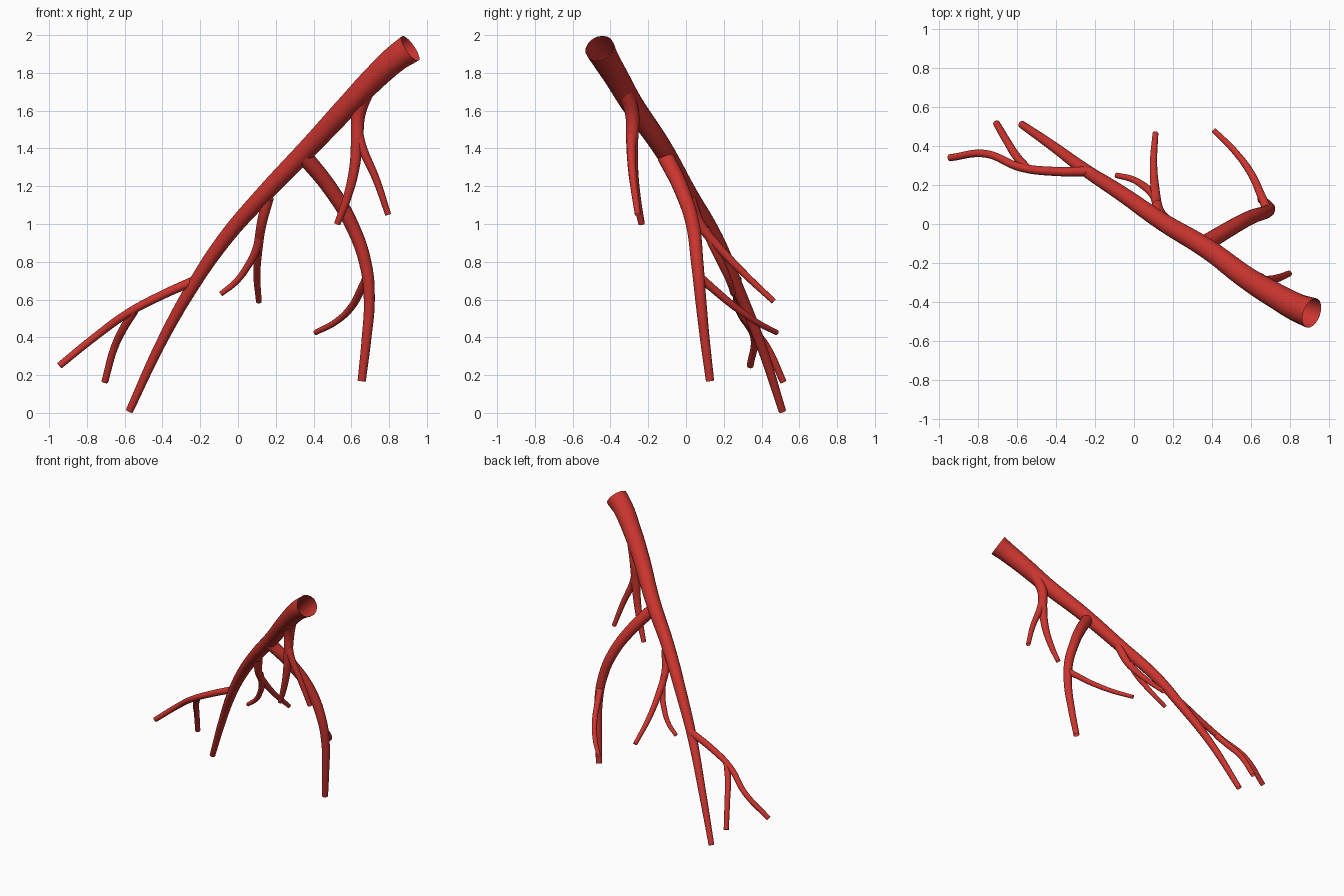
import bpy

cube = bpy.data.objects.get("Cube")
if cube:
    bpy.data.objects.remove(cube, do_unlink=True)

red = bpy.data.materials.new("vessel_red")
red.use_nodes = True
colour = (0.60, 0.035, 0.028, 1)
red.diffuse_color = colour
red.node_tree.nodes["Principled BSDF"].inputs["Base Color"].default_value = colour


def vessel(name, r0, r1, path, ease=1.0):
    """Open, tapering round tube along a smooth path."""
    curve = bpy.data.curves.new(name, 'CURVE')
    curve.dimensions = '3D'
    curve.bevel_depth = 1
    curve.bevel_resolution = 6
    curve.resolution_u = 10
    curve.use_fill_caps = False
    spline = curve.splines.new('BEZIER')
    spline.bezier_points.add(len(path) - 1)
    for i, (point, co) in enumerate(zip(spline.bezier_points, path)):
        point.co = co
        point.handle_left_type = point.handle_right_type = 'AUTO'
        point.radius = r0 + (r1 - r0) * (i / (len(path) - 1)) ** ease
    obj = bpy.data.objects.new(name, curve)
    bpy.context.collection.objects.link(obj)
    bpy.ops.object.select_all(action='DESELECT')
    obj.select_set(True)
    bpy.context.view_layer.objects.active = obj
    bpy.ops.object.convert(target='MESH')
    obj = bpy.context.object
    obj.data.materials.clear()
    obj.data.materials.append(red)
    bpy.ops.object.shade_smooth_by_angle()


# Main trunk
vessel("trunk", 0.079, 0.02, [
    (.912, -.457, 1.93), (.84, -.43, 1.88), (.73, -.37, 1.78), (.59, -.285, 1.635),
    (.38, -.13, 1.41), (.14, .015, 1.16), (-.07, .16, .92), (-.24, .27, .67),
    (-.41, .395, .365), (-.575, .51, .01)])

# Large left branch and its twig
vessel("large_branch", 0.044, 0.022, [
    (.35, -.11, 1.36), (.49, -.025, 1.185), (.60, .035, 1.0), (.675, .06, .79),
    (.695, .078, .60), (.68, .10, .39), (.655, .127, .17)])
vessel("large_branch_twig", 0.024, 0.014, [
    (.685, .07, .72), (.655, .14, .66), (.60, .26, .56), (.515, .375, .48), (.41, .48, .425)])

# Upper branch with a fork
vessel("upper_branch", 0.042, 0.017, [
    (.69, -.33, 1.73), (.638, -.285, 1.58), (.63, -.285, 1.44),
    (.615, -.28, 1.29), (.575, -.26, 1.13), (.525, -.235, 1.0)])
vessel("upper_branch_twig", 0.028, 0.016, [
    (.63, -.285, 1.50), (.66, -.29, 1.40), (.73, -.28, 1.24), (.795, -.255, 1.05)])

# Middle branch with a fork
vessel("middle_branch", 0.030, 0.015, [
    (.16, .02, 1.14), (.125, .075, 1.0), (.108, .18, .87), (.10, .31, .735), (.11, .465, .59)])
vessel("middle_branch_twig", 0.024, 0.014, [
    (.12, .10, .98), (.098, .15, .87), (.05, .195, .775), (-.01, .23, .695), (-.09, .25, .63)])

# Lower right branch with a fork
vessel("lower_branch", 0.025, 0.018, [
    (-.22, .27, .705), (-.41, .27, .62), (-.58, .29, .53), (-.76, .36, .40),
    (-.945, .34, .25)])
vessel("lower_branch_twig", 0.023, 0.018, [
    (-.55, .285, .54), (-.605, .35, .45), (-.655, .43, .345), (-.705, .515, .165)])
